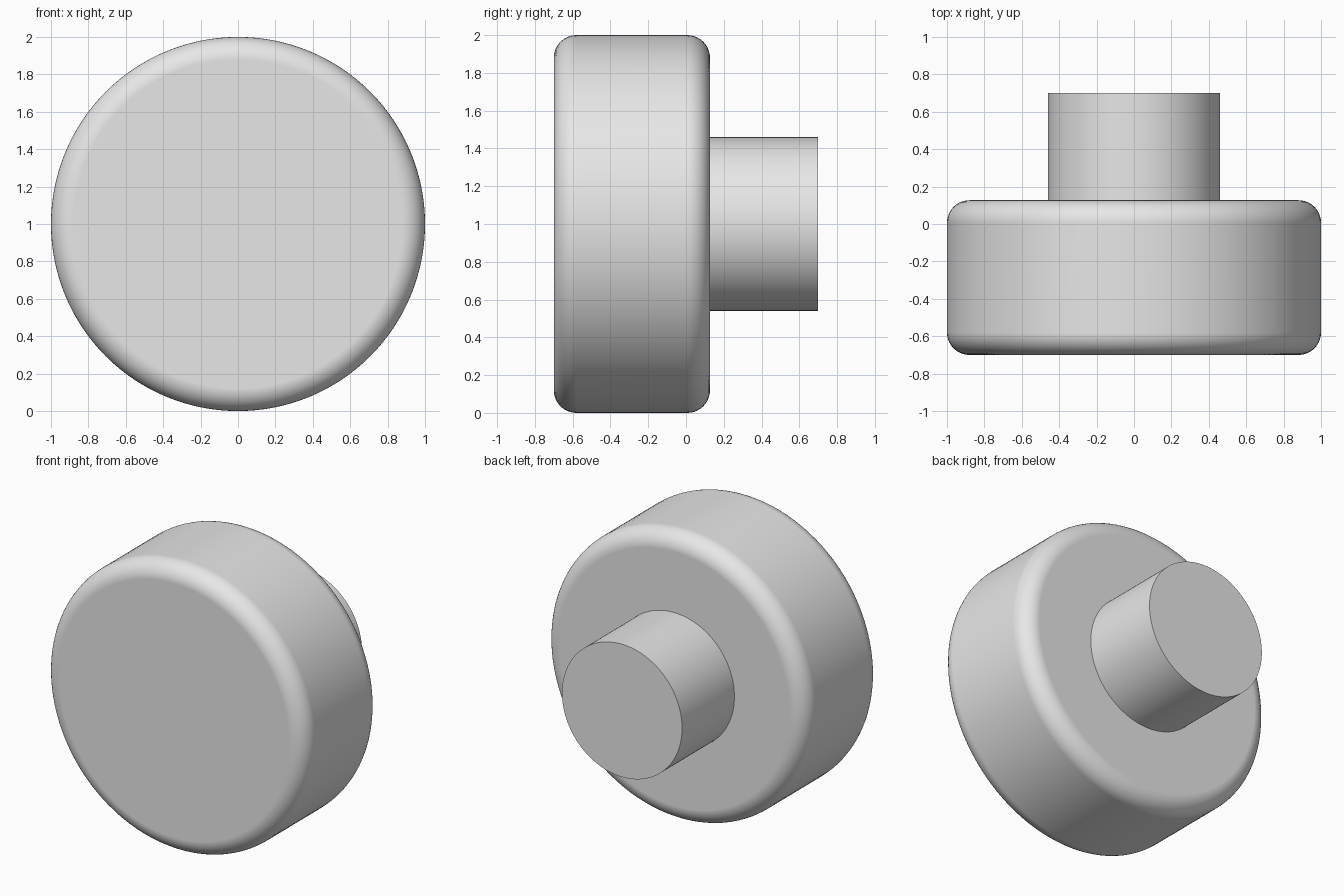
import bpy
import math

if "Cube" in bpy.data.objects:
    bpy.data.objects.remove(bpy.data.objects["Cube"], do_unlink=True)

grey = bpy.data.materials.new("light_grey")
grey.use_nodes = True
colour = (0.8, 0.8, 0.8, 1)
grey.diffuse_color = colour
grey.node_tree.nodes["Principled BSDF"].inputs["Base Color"].default_value = colour


def cylinder_along_y(name, radius, y_front, y_back, rounding=0):
    """Cylinder lying along y, with optionally rounded rims."""
    bpy.ops.mesh.primitive_cylinder_add(
        vertices=128, radius=radius, depth=y_back - y_front,
        location=(0, (y_front + y_back) / 2, 1), rotation=(math.pi / 2, 0, 0))
    obj = bpy.context.object
    obj.name = name
    obj.data.materials.append(grey)
    if rounding:
        bevel = obj.modifiers.new("rounded_rims", "BEVEL")
        bevel.width = rounding
        bevel.segments = 10
        bevel.limit_method = "ANGLE"
        bevel.angle_limit = math.radians(40)
        bpy.ops.object.modifier_apply(modifier=bevel.name)
    bpy.ops.object.shade_smooth_by_angle(angle=math.radians(30))
    # Keep the flat caps shaded flat
    normals = obj.modifiers.new("flat_caps", "WEIGHTED_NORMAL")
    normals.keep_sharp = True
    return obj


# Wide rounded disc at the front, plain stem behind it
cylinder_along_y("knob_disc", 1.0, -0.70, 0.127, rounding=0.12)
cylinder_along_y("knob_stem", 0.46, 0.12, 0.70)
